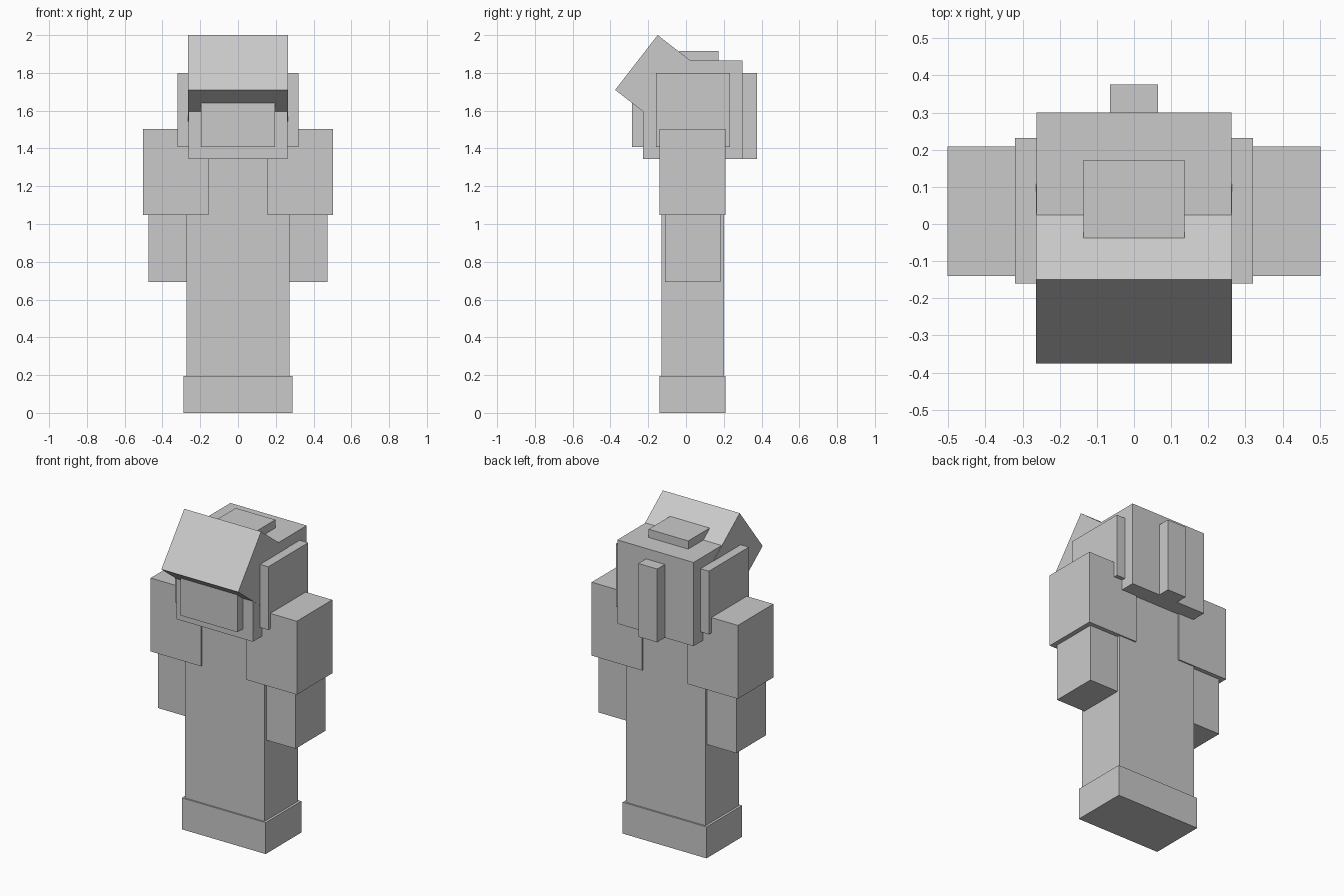
import bpy
import math
from mathutils import Vector

cube = bpy.data.objects.get("Cube")
if cube:
    bpy.data.objects.remove(cube, do_unlink=True)

# Single flat colour
grey = bpy.data.materials.new("light_grey")
grey.use_nodes = True
colour = (0.59, 0.59, 0.59, 1.0)
grey.diffuse_color = colour
grey.node_tree.nodes["Principled BSDF"].inputs["Base Color"].default_value = colour


def box(name, x, y, z, tilt=0.0):
    """Box from (min, max) ranges, optionally tilted about its own x axis."""
    ranges = (x, y, z)
    centre = Vector([(a + b) / 2 for a, b in ranges])
    size = Vector([b - a for a, b in ranges])
    bpy.ops.mesh.primitive_cube_add(size=1, location=centre, rotation=(tilt, 0, 0))
    obj = bpy.context.object
    obj.name = name
    obj.scale = size
    obj.data.materials.append(grey)
    return obj


# Body and feet
box("boots", (-0.288, 0.288), (-0.14, 0.21), (0, 0.195))
box("body", (-0.273, 0.273), (-0.13, 0.20), (0.19, 1.40))

# Head, snout, crest and the block on the back of the head
box("head", (-0.262, 0.262), (-0.228, 0.30), (1.345, 1.865))
box("snout", (-0.195, 0.195), (-0.285, -0.20), (1.408, 1.645))
box("crest", (-0.136, 0.136), (-0.038, 0.172), (1.80, 1.916))
box("back_block", (-0.065, 0.065), (0.28, 0.375), (1.345, 1.80))

# Tilted visor, placed from its top corner and its slope
slope = math.atan2(0.225, 0.29)
height, depth = 0.367, 0.40
top = Vector((0, -0.15, 2.0))
back = Vector((0, math.cos(slope), -math.sin(slope)))
down = Vector((0, -math.sin(slope), -math.cos(slope)))
mid = top + back * depth / 2 + down * height / 2
box("visor", (-0.264, 0.264), (mid.y - depth / 2, mid.y + depth / 2),
    (mid.z - height / 2, mid.z + height / 2), tilt=-slope)

# Paired parts
for side, s in (("left", 1), ("right", -1)):
    def pair(name, x, y, z):
        box(f"{side}_{name}", sorted((s * x[0], s * x[1])), y, z)

    pair("shoulder", (0.157, 0.502), (-0.14, 0.208), (1.047, 1.503))
    pair("forearm", (0.273, 0.473), (-0.11, 0.182), (0.692, 1.10))
    pair("ear_plate", (0.25, 0.32), (-0.16, 0.232), (1.408, 1.80))
